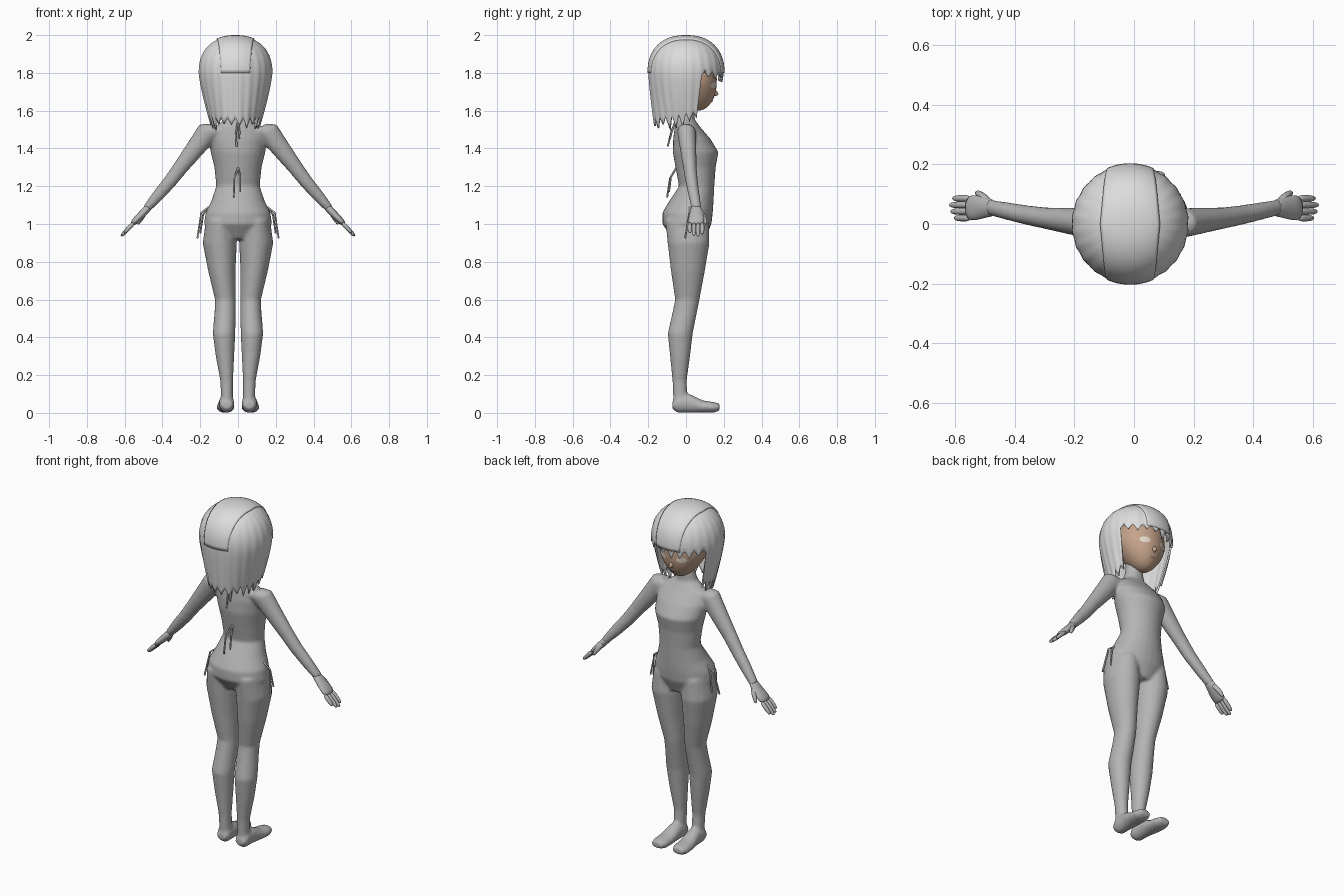
import bpy, bmesh, math, random
from mathutils import Vector

random.seed(4)
if "Cube" in bpy.data.objects:
    bpy.data.objects.remove(bpy.data.objects["Cube"])


def material(name, r, g, b):
    m = bpy.data.materials.new(name)
    m.use_nodes = True
    m.diffuse_color = (r, g, b, 1)
    m.node_tree.nodes["Principled BSDF"].inputs["Base Color"].default_value = (r, g, b, 1)
    return m


GREY = material("body grey", 0.46, 0.46, 0.46)
HAIR = material("hair pale grey", 0.72, 0.72, 0.72)
SKIN = material("face tan", 0.56, 0.37, 0.26)
EYE = material("eye cream", 0.86, 0.76, 0.66)
LIP = material("mouth brown", 0.3, 0.17, 0.12)
X, Y, Z = Vector((1, 0, 0)), Vector((0, 1, 0)), Vector((0, 0, 1))
CX = -0.013  # head and hair sit slightly off centre


def finish(bm, name, mat):
    bmesh.ops.recalc_face_normals(bm, faces=bm.faces)
    for f in bm.faces:
        f.smooth = True
    me = bpy.data.meshes.new(name)
    bm.to_mesh(me)
    bm.free()
    ob = bpy.data.objects.new(name, me)
    me.materials.append(mat)
    bpy.context.collection.objects.link(ob)
    return ob


def loft(bm, rings, u, v, n=20):
    """Skin a row of ellipses: (centre, radius along u, radius along v)."""
    rows = []
    for c, a, b in rings:
        rows.append([bm.verts.new(Vector(c) + u * a * math.cos(t) + v * b * math.sin(t))
                     for t in (2 * math.pi * i / n for i in range(n))])
    for p, q in zip(rows, rows[1:]):
        for i in range(n):
            bm.faces.new((p[i], p[i - 1], q[i - 1], q[i]))
    bm.faces.new(rows[0])
    bm.faces.new(rows[-1])


def grid_faces(bm, rows, closed=False):
    for p, q in zip(rows, rows[1:]):
        for i in range(0 if closed else 1, len(p)):
            bm.faces.new((p[i - 1], p[i], q[i], q[i - 1]))


# Body: torso, legs, feet and arms fused into one smooth skin
bm = bmesh.new()
torso = [(.92, .10, -.07, .10), (1.0, .18, -.125, .135), (1.06, .172, -.125, .142),
         (1.12, .142, -.09, .146), (1.2, .115, -.037, .15), (1.3, .125, -.056, .157),
         (1.38, .145, -.07, .172), (1.45, .152, -.068, .13), (1.51, .135, -.06, .078),
         (1.555, .065, -.052, .045), (1.61, .048, -.045, .045), (1.7, .048, -.04, .05)]
loft(bm, [((0, (b + f) / 2, z), w, (f - b) / 2) for z, w, b, f in torso], X, Y, 28)

leg = [(1.02, .02, .17, -.11, .12), (.9, .006, .187, -.098, .125), (.75, .013, .158, -.08, .1),
       (.6, .012, .122, -.058, .072), (.54, .012, .124, -.07, .06), (.42, .014, .134, -.097, .036),
       (.3, .02, .118, -.085, .022), (.17, .026, .094, -.072, .004), (.06, .026, .09, -.068, .01)]
foot = [(-.072, .06, .028, .02, .06), (-.045, .06, .04, 0, .1), (.02, .061, .041, 0, .1),
        (.09, .065, .047, 0, .066), (.145, .067, .047, 0, .058), (.178, .067, .034, .012, .05)]
arm = [(.11, 0, 1.5, .045, .05), (.16, .003, 1.488, .05, .06), (.215, .01, 1.415, .045, .052),
       (.3, .02, 1.305, .036, .041), (.36, .03, 1.225, .033, .036), (.42, .042, 1.155, .03, .032),
       (.485, .056, 1.08, .027, .022)]
for s in (1, -1):
    across = Vector((.76 * s, 0, .65))
    loft(bm, [((s * (i + o) / 2, (b + f) / 2, z), (o - i) / 2, (f - b) / 2)
              for z, i, o, b, f in leg], X, Y)
    loft(bm, [((s * x, y, (lo + hi) / 2), w, (hi - lo) / 2) for y, x, w, lo, hi in foot], X, Z)
    loft(bm, [((s * x, y, z), a, b) for x, y, z, a, b in arm], Y, across)
body = finish(bm, "body", GREY)
rm = body.modifiers.new("fuse", 'REMESH')
rm.mode, rm.voxel_size, rm.use_smooth_shade = 'VOXEL', 0.008, True
sm = body.modifiers.new("soften", 'SMOOTH')
sm.factor, sm.iterations = 0.5, 8

# Hands: flat palm, four fingers and a thumb
for s, side in ((1, "left"), (-1, "right")):
    bm = bmesh.new()
    across = Vector((.76 * s, 0, .65))
    palm = [(.465, .053, 1.1, .027, .022), (.495, .056, 1.065, .034, .02),
            (.53, .055, 1.03, .044, .02), (.565, .053, .995, .044, .015)]
    loft(bm, [((s * x, y, z), a, b) for x, y, z, a, b in palm], Y, across, 16)
    for k, length in enumerate((.05, .062, .066, .056)):
        y = .02 + .022 * k
        loft(bm, [((s * (.55 + t * length), y, 1.008 - t * length * 1.05), r, r)
                  for t, r in ((0, .012), (.5, .013), (.9, .011), (1.05, .006))], Y, across, 8)
    loft(bm, [((s * x, y, z), r, r) for x, y, z, r in
              ((.485, .07, 1.075, .017), (.505, .09, 1.045, .016),
               (.522, .102, 1.015, .013), (.532, .105, .998, .007))], Y, across, 8)
    finish(bm, side + "_hand", GREY).modifiers.new("round", 'SUBSURF').levels = 1

# Head: egg with a narrowed jaw pushed towards the front
bm = bmesh.new()
bmesh.ops.create_uvsphere(bm, u_segments=40, v_segments=28, radius=1)
for v in bm.verts:
    low = max(0, -v.co.z - .1)
    v.co = Vector((CX + v.co.x * .135 * (1 - .3 * low), .035 + v.co.y * .128 * (1 - .12 * low) + .03 * low,
                   1.765 + v.co.z * .165))
head = finish(bm, "head", SKIN)

# Nose
bm = bmesh.new()
loft(bm, [((CX, y, z), a, b) for y, z, a, b in
          ((.13, 1.7, .02, .028), (.158, 1.695, .013, .018), (.172, 1.688, .005, .006))], X, Z, 12)
finish(bm, "nose", SKIN).modifiers.new("round", 'SUBSURF').levels = 2


def face_plate(name, x, z, w, h, mat):
    """Thin oval wrapped onto the face."""
    bm = bmesh.new()
    bmesh.ops.create_grid(bm, x_segments=10, y_segments=8, size=1)
    for v in bm.verts:
        p, q = v.co.x, v.co.y
        v.co = (CX + x + w * p * math.sqrt(1 - q * q / 2), .2, z + h * q * math.sqrt(1 - p * p / 2))
    ob = finish(bm, name, mat)
    wrap = ob.modifiers.new("wrap", 'SHRINKWRAP')
    wrap.target, wrap.wrap_method, wrap.offset = head, 'PROJECT', 0.003
    wrap.use_project_y, wrap.use_negative_direction, wrap.use_positive_direction = True, True, False


for s, side in ((1, "left"), (-1, "right")):
    face_plate(side + "_eye", s * .06, 1.735, .027, .017, EYE)
face_plate("mouth", 0, 1.65, .022, .003, LIP)

# Hair: dome over the head with a ragged hem, short at the face and long behind
COLS, STRAND = 144, 6
tips = [random.uniform(.35, 1) for _ in range(COLS // STRAND)]
bm = bmesh.new()
columns = []
for c in range(COLS):
    a = 2 * math.pi * c / COLS  # zero points at the face
    away = min(a, 2 * math.pi - a)
    wave = 1 - abs(2 * (c % STRAND) / STRAND - 1)
    back = (1 - math.cos(a)) / 2
    if away < math.radians(66):
        hem = 1.805 - .06 * wave * tips[c // STRAND]
    else:
        hem = 1.61 - .05 * back - .08 * wave * tips[c // STRAND]
    pinch = .36 - .2 * max(0, -math.cos(a)) ** 3
    col = []
    for r in range(1, 25):
        if r <= 14:
            phi = r / 14 * math.pi / 2
            rad, z = math.sin(phi) ** .87, 1.8 + .193 * max(0, math.cos(phi)) ** .87
        else:
            z = 1.8 + (hem - 1.8) * (r - 14) / 10
            rad = 1 - pinch * max(0, (1.8 - z) / .3) ** 1.3
        rad *= 1 - .025 * (1 - wave) * (r / 24)
        col.append(bm.verts.new((CX + .197 * rad * math.sin(a), .201 * rad * math.cos(a), z)))
    columns.append(col)
grid_faces(bm, [columns[-1]] + columns)
top = bm.verts.new((CX, 0, 1.993))
for p, q in zip(columns, columns[1:] + columns[:1]):
    bm.faces.new((top, p[0], q[0]))
hair = finish(bm, "hair", HAIR)
thick = hair.modifiers.new("thickness", 'SOLIDIFY')
thick.thickness, thick.offset = 0.01, -1

# Raised band of hair running over the crown
bm = bmesh.new()
rows = []
for i in range(33):
    t = math.radians(-90 + 180 * i / 32)
    row = []
    for k in range(17):
        d = Vector((.56 * (k / 8 - 1), math.sin(t), math.cos(t)))
        d.x *= 1 - .25 * abs(math.sin(t))
        size = (math.hypot(d.x, d.y) ** 2.3 + max(0, d.z) ** 2.3) ** (-1 / 2.3)
        d *= size * .2
        row.append(bm.verts.new((CX + d.x, d.y * 1.02, 1.8 + d.z)))
    rows.append(row)
grid_faces(bm, rows)
band = finish(bm, "hair_crown_band", HAIR)
thick = band.modifiers.new("thickness", 'SOLIDIFY')
thick.thickness, thick.offset = 0.01, -1


def cord(name, *strands):
    """Thin hanging cords."""
    cu = bpy.data.curves.new(name, 'CURVE')
    cu.dimensions, cu.bevel_depth, cu.bevel_resolution = '3D', 0.005, 1
    cu.use_fill_caps = True
    for pts in strands:
        sp = cu.splines.new('POLY')
        sp.points.add(len(pts) - 1)
        for p, co in zip(sp.points, pts):
            p.co = (*co, 1)
    ob = bpy.data.objects.new(name, cu)
    cu.materials.append(GREY)
    bpy.context.collection.objects.link(ob)


# Cords at the neck, the middle of the back and both hips
cord("neck_cord", [(0, -.055, 1.55), (-.01, -.08, 1.48), (-.008, -.097, 1.41)],
     [(0, -.055, 1.54), (.008, -.075, 1.49), (.006, -.085, 1.45)])
cord("back_cord", [(0, -.05, 1.3), (-.02, -.085, 1.24), (-.022, -.1, 1.14)],
     [(0, -.05, 1.3), (.012, -.08, 1.25), (.012, -.09, 1.17)])
for s, side in ((1, "left"), (-1, "right")):
    cord(side + "_hip_cord",
         [(s * .155, .02, 1.09), (s * .195, .02, 1.06), (s * .215, -.005, .925)],
         [(s * .155, .02, 1.09), (s * .185, .035, 1.05), (s * .2, .045, .95)])
